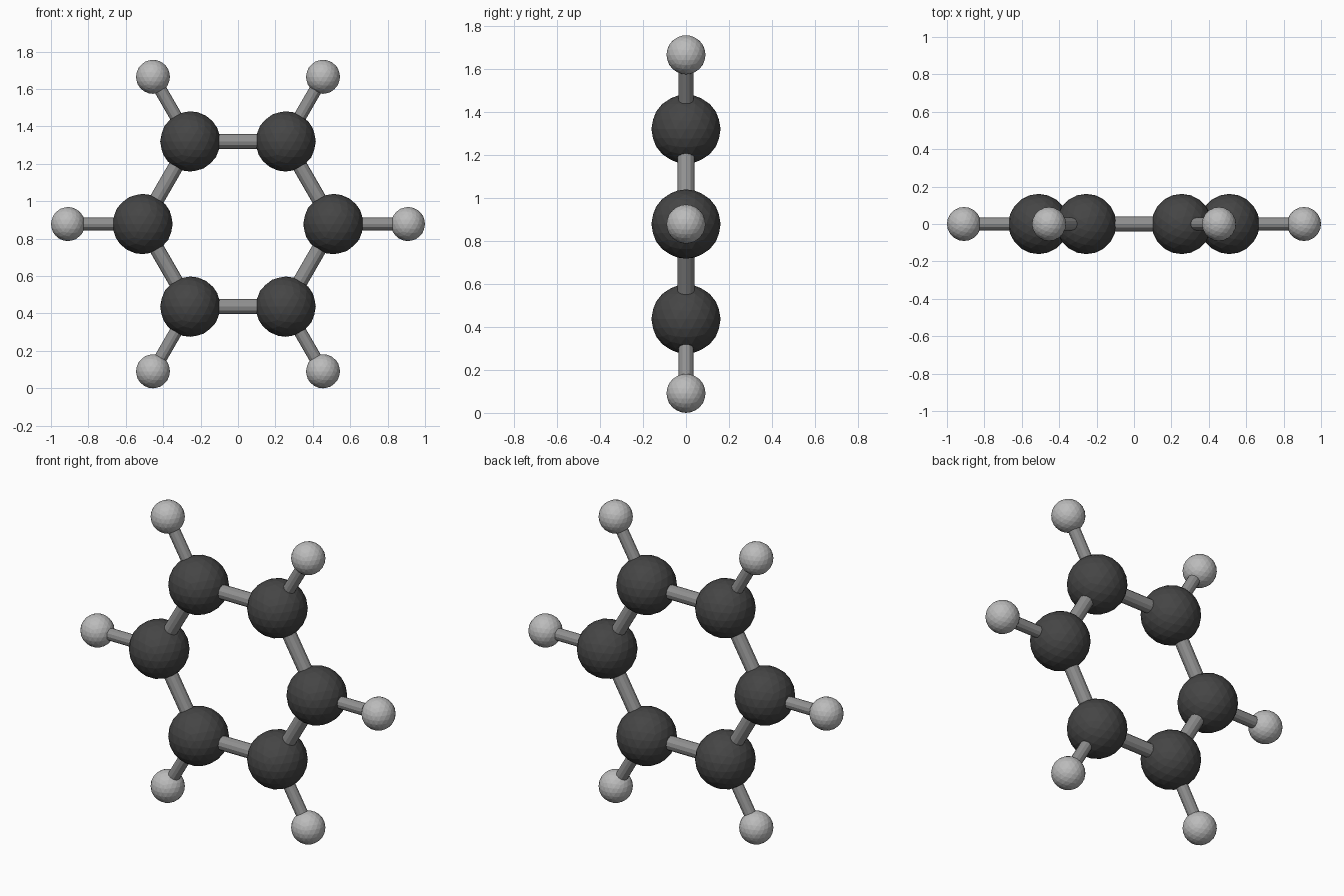
import bpy
from math import cos, sin, pi
from mathutils import Vector

if "Cube" in bpy.data.objects:
    bpy.data.objects.remove(bpy.data.objects["Cube"])

RING_R, OUTER_R = 0.51, 0.909      # distances of inner and outer atoms from the centre
BIG_R, SMALL_R = 0.161, 0.091      # atom radii
CENTRE = Vector((0, 0, OUTER_R * sin(pi / 3) + SMALL_R))


def material(name, grey):
    mat = bpy.data.materials.new(name)
    mat.diffuse_color = (grey, grey, grey, 1)
    mat.use_nodes = True
    mat.node_tree.nodes["Principled BSDF"].inputs["Base Color"].default_value = mat.diffuse_color
    return mat


DARK = material("dark_grey", 0.06)
LIGHT = material("light_grey", 0.5)
MID = material("mid_grey", 0.28)


def finish(name, mat):
    obj = bpy.context.object
    obj.name = name
    obj.data.materials.append(mat)


def ball(name, pos, radius, mat):
    bpy.ops.mesh.primitive_ico_sphere_add(subdivisions=3, radius=radius, location=pos)
    finish(name, mat)


def rod(name, a, b, radius):
    d = b - a
    bpy.ops.mesh.primitive_cylinder_add(
        vertices=12, radius=radius, depth=d.length, location=(a + b) / 2,
        rotation=d.to_track_quat('Z', 'Y').to_euler())
    finish(name, MID)


def on_circle(radius, i):
    a = i * pi / 3
    return CENTRE + Vector((cos(a), 0, sin(a))) * radius


# Six-fold ring: inner atom, outer atom, ring bond and spoke bond per step
for i in range(6):
    inner, outer = on_circle(RING_R, i), on_circle(OUTER_R, i)
    ball(f"carbon_atom_{i + 1}", inner, BIG_R, DARK)
    ball(f"hydrogen_atom_{i + 1}", outer, SMALL_R, LIGHT)
    rod(f"ring_bond_{i + 1}", inner, on_circle(RING_R, i + 1), 0.04)
    rod(f"outer_bond_{i + 1}", inner, outer, 0.034)
